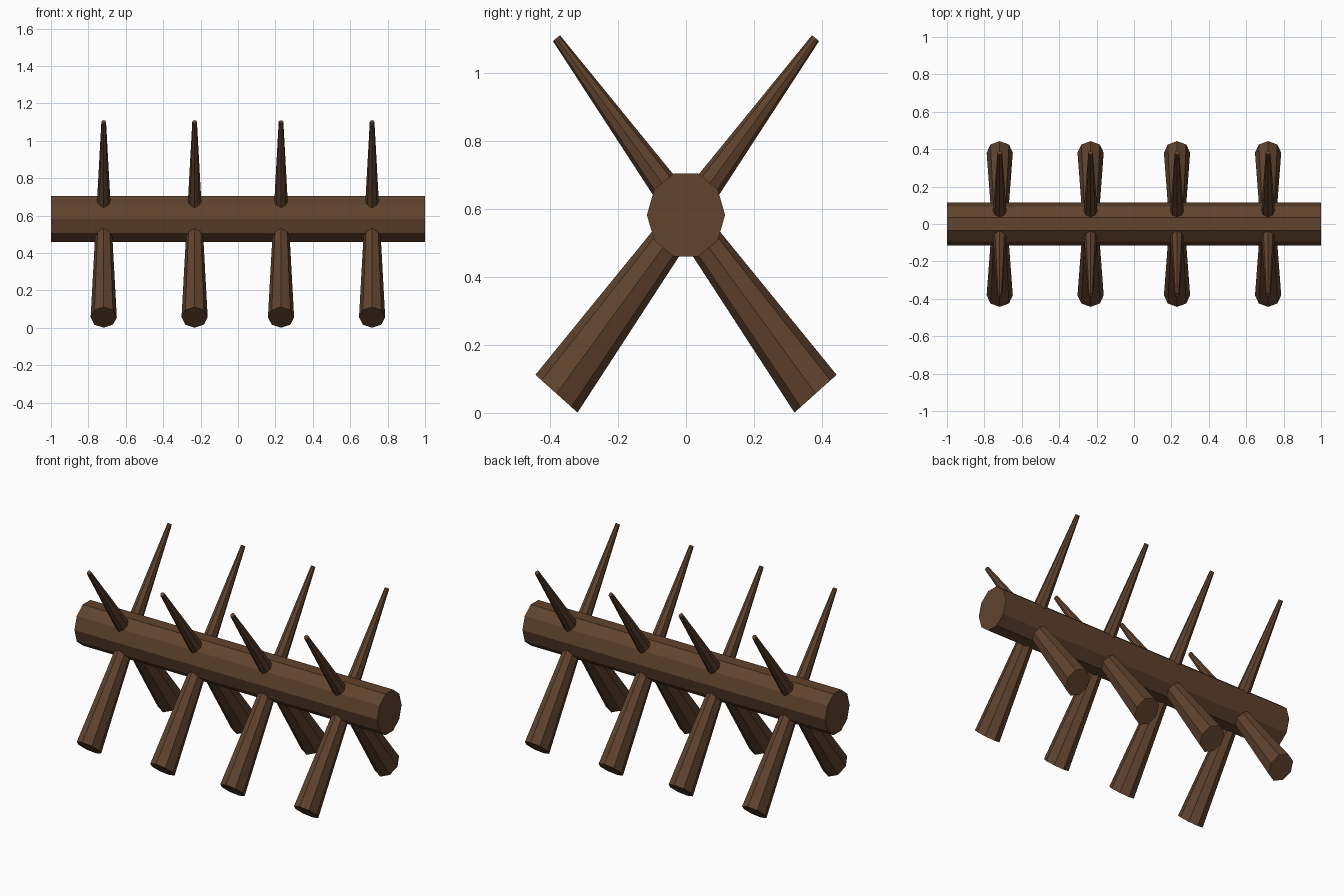
import bpy, bmesh, math
from mathutils import Vector

if "Cube" in bpy.data.objects:
    bpy.data.objects.remove(bpy.data.objects["Cube"])

wood = bpy.data.materials.new("dark brown wood")
wood.diffuse_color = (0.117, 0.056, 0.027, 1)
wood.use_nodes = True
wood.node_tree.nodes["Principled BSDF"].inputs["Base Color"].default_value = wood.diffuse_color


def tapered_log(name, rings, sides):
    """Log between two end rings, each given as (centre, half axis, half axis)."""
    bm = bmesh.new()
    loops = []
    for centre, u, v in rings:
        loops.append([bm.verts.new(Vector(centre)
                                   + Vector(u) * math.cos(2 * math.pi * i / sides)
                                   + Vector(v) * math.sin(2 * math.pi * i / sides))
                      for i in range(sides)])
    a, b = loops
    for i in range(sides):
        j = (i + 1) % sides
        bm.faces.new((a[i], a[j], b[j], b[i]))
    bm.faces.new(a)
    bm.faces.new(b)
    bmesh.ops.recalc_face_normals(bm, faces=bm.faces)
    mesh = bpy.data.meshes.new(name)
    bm.to_mesh(mesh)
    bm.free()
    mesh.materials.append(wood)
    obj = bpy.data.objects.new(name, mesh)
    bpy.context.collection.objects.link(obj)
    return obj


# Ten-sided horizontal beam
tapered_log("beam", [((x, 0, 0.582), (0, 0.115, 0), (0, 0, 0.129)) for x in (-1, 1)], 10)

# Crossed pairs of sharpened stakes, thick at the foot and thin at the tip
for n, x in enumerate((-0.718, -0.232, 0.23, 0.717), 1):
    for label, s in (("front", 1), ("back", -1)):
        foot = ((x, -0.381 * s, 0.0565), (0.07, 0, 0), (0, 0.062 * s, -0.0555))
        tip = ((x, 0.381 * s, 1.102), (0.0125, 0, 0), (0, 0.0105 * s, -0.0085))
        tapered_log(f"{label}_stake_{n}", [foot, tip], 8)
